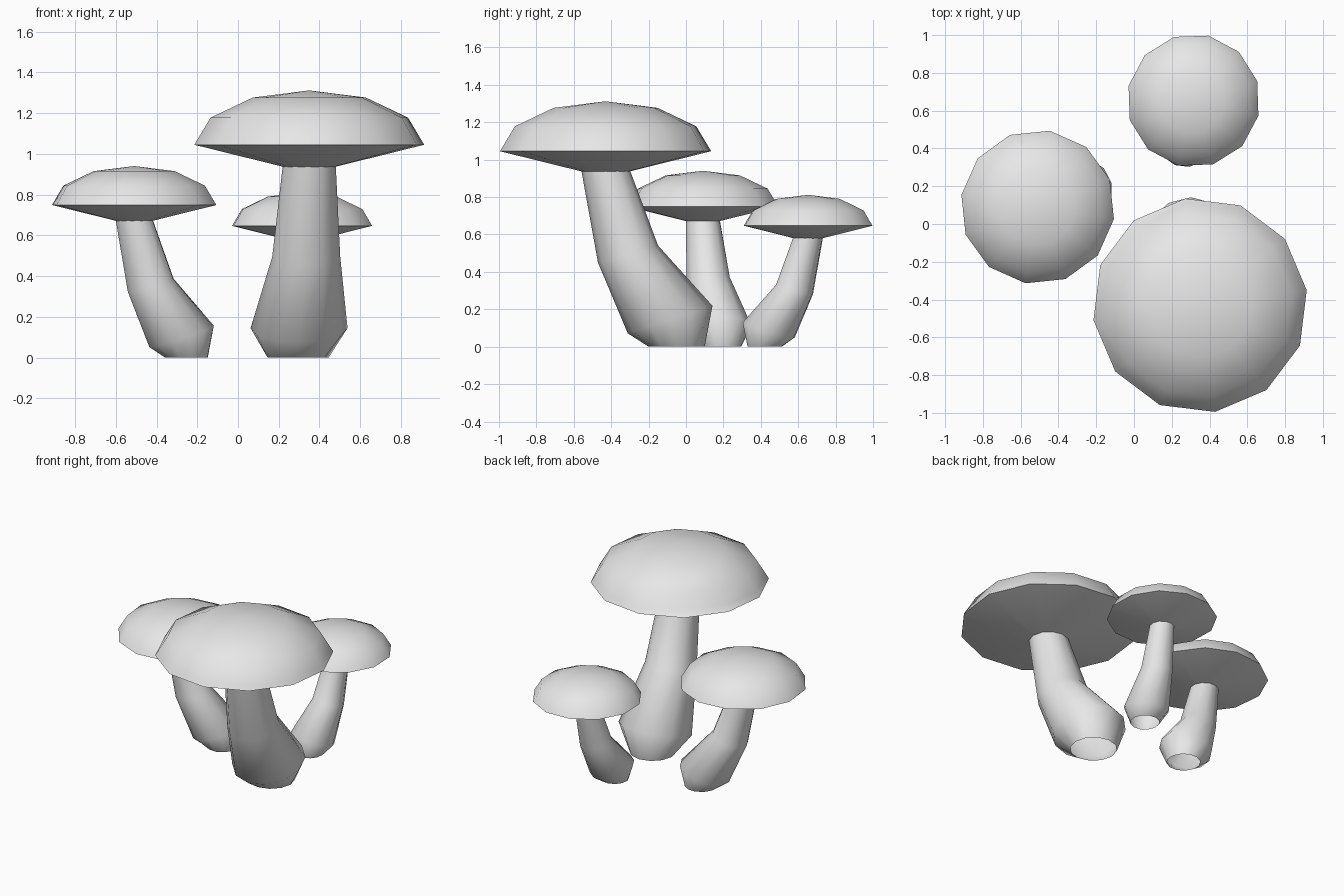
import bpy, bmesh
from math import radians, sin, cos, pi
from mathutils import Vector, Matrix

cube = bpy.data.objects.get("Cube")
if cube:
    bpy.data.objects.remove(cube, do_unlink=True)

SIDES = 12

grey = bpy.data.materials.new("pale_grey")
grey.use_nodes = True
colour = (0.8, 0.8, 0.8, 1)
grey.diffuse_color = colour
grey.node_tree.nodes["Principled BSDF"].inputs["Base Color"].default_value = colour


def ring(bm, centre, radius, tilt=0, phase=0, squeeze=None):
    """Ring of vertices; tilt raises the +y side."""
    turn = Matrix.Rotation(radians(tilt), 3, 'X')
    verts = []
    for i in range(SIDES):
        a = phase + 2 * pi * i / SIDES
        r = squeeze if squeeze and i in (4, 5) else radius
        verts.append(bm.verts.new(Vector(centre) + turn @ Vector((r * cos(a), r * sin(a), 0))))
    return verts


def bridge(bm, rings):
    for low, high in zip(rings, rings[1:]):
        for i in range(SIDES):
            j = (i + 1) % SIDES
            bm.faces.new((low[i], low[j], high[j], high[i]))


def finish(bm, name, place):
    bm.transform(place)
    mesh = bpy.data.meshes.new(name)
    bm.to_mesh(mesh)
    bm.free()
    mesh.materials.append(grey)
    obj = bpy.data.objects.new(name, mesh)
    bpy.context.collection.objects.link(obj)
    bpy.ops.object.select_all(action='DESELECT')
    obj.select_set(True)
    bpy.context.view_layer.objects.active = obj
    bpy.ops.object.shade_smooth_by_angle(angle=radians(60))


def mushroom(name, x, y, size, turn, dented=False):
    place = (Matrix.Translation((x, y, 0)) @ Matrix.Rotation(radians(turn), 4, 'Z')
             @ Matrix.Scale(size, 4))

    # Stem: open tube, wide at the foot and leaning
    bm = bmesh.new()
    bridge(bm, [
        ring(bm, (-0.055, 0.38, 0), 0.15),
        ring(bm, (-0.05, 0.345, 0.145), 0.238, 18),
        ring(bm, (-0.015, 0.12, 0.495), 0.167, 16),
        ring(bm, (0, 0, 0.945), 0.13),
    ])
    finish(bm, name + "_stem", place)

    # Cap: shallow cone below, dome above, sharp rim
    bm = bmesh.new()
    phase = radians(8)
    rings = [ring(bm, (0, 0, 0.925), 0.08, phase=phase),
             ring(bm, (0, 0, 1.045), 0.57, phase=phase)]
    if dented:
        rings.append(ring(bm, (0, 0, 1.075), 0.552, phase=phase, squeeze=0.525))
    rings += [ring(bm, (0, 0, 1.178), 0.49, phase=phase),
              ring(bm, (0, 0, 1.277), 0.28, phase=phase)]
    bridge(bm, rings)
    bm.faces.new(reversed(rings[0]))
    top = bm.verts.new((0, 0, 1.312))
    for i in range(SIDES):
        bm.faces.new((rings[-1][i], rings[-1][(i + 1) % SIDES], top))
    finish(bm, name + "_cap", place)


mushroom("large_mushroom", 0.35, -0.43, 1, 0, dented=True)
mushroom("medium_mushroom", -0.51, 0.09, 0.717, -77)
mushroom("small_mushroom", 0.315, 0.653, 0.619, 159)
